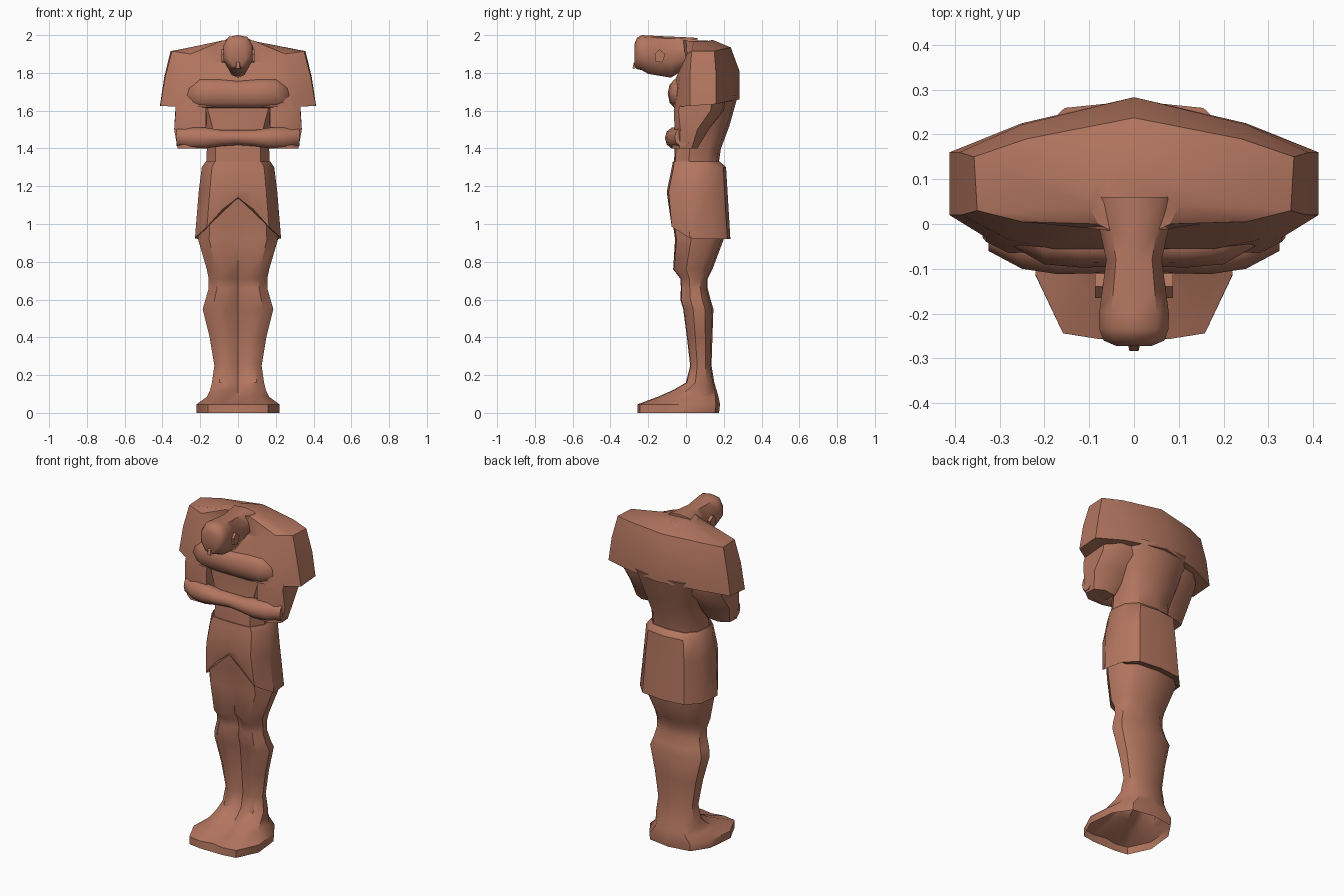
import bpy, bmesh, math

clay = bpy.data.materials.new("terracotta clay")
clay.diffuse_color = (0.45, 0.18, 0.115, 1)


def loft(name, rings, cap_start=True, cap_end=True, angle=40):
    """Skin closed rings of 3D points that all have the same count."""
    bm = bmesh.new()
    vs = [[bm.verts.new(p) for p in r] for r in rings]
    n = len(vs[0])
    for a, b in zip(vs, vs[1:]):
        for i in range(n):
            j = (i + 1) % n
            bm.faces.new((a[i], a[j], b[j], b[i]))
    if cap_start:
        bm.faces.new(vs[0][::-1])
    if cap_end:
        bm.faces.new(vs[-1])
    bmesh.ops.recalc_face_normals(bm, faces=bm.faces)
    me = bpy.data.meshes.new(name)
    bm.to_mesh(me)
    bm.free()
    me.materials.append(clay)
    ob = bpy.data.objects.new(name, me)
    bpy.context.collection.objects.link(ob)
    bpy.ops.object.select_all(action='DESELECT')
    ob.select_set(True)
    bpy.context.view_layer.objects.active = ob
    bpy.ops.object.shade_smooth_by_angle(angle=math.radians(angle))
    return ob


def sym(half):
    """Complete a half ring running from front centre to back centre."""
    return half + [(-x, y, z) for x, y, z in half[-2:0:-1]]


def section(z, w, yf, yb, groove=0.0):
    d = yb - yf
    return sym([(0, yf + groove, z), (.35 * w, yf, z), (.72 * w, yf + .03 * d, z),
                (w, yf + .33 * d, z), (.92 * w, yf + .72 * d, z),
                (.62 * w, yf + .95 * d, z), (0, yb, z)])


# Feet and legs as one joined mass, open underneath
loft("legs_and_feet", [section(*s) for s in [
    (0, .22, -.257, .175), (.045, .22, -.257, .18, .015), (.085, .165, -.15, .172, .09),
    (.12, .148, -.07, .162, .06), (.16, .138, 0, .15, .03), (.25, .125, .022, .135, .025),
    (.40, .150, .005, .14, .03), (.55, .187, -.015, .145, .035), (.60, .172, -.03, .13, .035),
    (.66, .155, -.027, .115, .035), (.71, .155, -.03, .115, .03), (.76, .165, -.068, .14, .035),
    (.92, .212, -.058, .20, .02), (1.04, .205, -.075, .20, .01), (1.16, .19, -.08, .19)]],
    cap_start=False)

# Kilt with an arched front hem
hem = [1.14, 1.08, .985, .925, .92, .92, .92]
hem_ring = section(0, .228, -.085, .235)
hem_z = hem + hem[-2:0:-1]
loft("kilt", [[(x, y, z) for (x, y, _), z in zip(hem_ring, hem_z)],
              section(1.17, .208, -.102, .22), section(1.30, .192, -.075, .212),
              section(1.33, .172, -.07, .18)])

# Waist and torso
loft("torso", [section(*s) for s in [
    (1.30, .168, -.065, .17), (1.40, .165, -.06, .185), (1.52, .19, -.045, .23),
    (1.68, .25, -.045, .275)]])

# Broad hunched shoulders
loft("shoulders", [sym(h) for h in [
    [(0, -.06, 1.62), (.18, -.07, 1.62), (.29, -.055, 1.62), (.412, .02, 1.625),
     (.412, .16, 1.635), (.25, .225, 1.65), (0, .283, 1.66)],
    [(0, -.055, 1.77), (.18, -.055, 1.77), (.28, -.035, 1.77), (.385, .02, 1.78),
     (.39, .16, 1.78), (.25, .222, 1.80), (0, .283, 1.81)],
    [(0, .01, 1.85), (.15, .0, 1.86), (.25, .005, 1.90), (.35, .03, 1.915),
     (.357, .15, 1.915), (.24, .19, 1.925), (0, .237, 1.935)],
    [(0, -.02, 1.97), (.05, -.015, 1.975), (.08, 0, 1.972), (.10, .04, 1.965),
     (.10, .08, 1.965), (.06, .12, 1.97), (0, .14, 1.975)]]], angle=35)


def tube(name, rows, n=10):
    """Arm across the body; rows of x, centre y, centre z, radius y, radius z."""
    return loft(name, [[(x, cy + ry * math.cos(2 * math.pi * i / n),
                         cz + rz * math.sin(2 * math.pi * i / n)) for i in range(n)]
                       for x, cy, cz, ry, rz in rows], angle=60)


# Two folded forearms, one above the other
def mirrored(rows):
    return [(-r[0], *r[1:]) for r in rows[::-1] if r[0] > 0] + rows


tube("upper_forearm", mirrored([(0, -.045, 1.685, .05, .075), (.12, -.045, 1.69, .052, .08),
                                (.20, -.035, 1.69, .055, .08), (.27, 0, 1.68, .05, .06)]))
tube("lower_forearm", mirrored([(0, -.05, 1.458, .052, .042), (.09, -.055, 1.455, .055, .045),
                                (.17, -.06, 1.455, .052, .058), (.25, -.04, 1.455, .06, .058),
                                (.325, -.02, 1.46, .04, .05)]))

# Upper arms dropping from the shoulders to the elbows
for side, s in (("left", -1), ("right", 1)):
    loft(side + "_upper_arm", [[(s * x, y, z) for x, y in pts] for z, pts in [
        (1.40, [(.19, -.075), (.27, -.075), (.32, -.035), (.315, .03), (.26, .06), (.18, .05)]),
        (1.50, [(.17, -.06), (.28, -.06), (.338, -.03), (.335, .06), (.26, .12), (.16, .12)]),
        (1.60, [(.17, -.06), (.28, -.065), (.33, -.04), (.332, .13), (.26, .19), (.16, .2)]),
        (1.66, [(.17, -.05), (.28, -.05), (.33, -.02), (.332, .14), (.26, .2), (.16, .21)])]])


# Neck and bowed head, lofted forward along y
def head_ring(y, w, z0, z1):
    h = z1 - z0
    half = [(0, y, z0), (.55 * w, y, z0 + .06 * h), (w, y, z0 + .35 * h),
            (w, y, z0 + .7 * h), (.65 * w, y, z0 + .95 * h), (0, y, z1)]
    return sym(half)


loft("neck_and_head", [head_ring(*r) for r in [
    (.06, .10, 1.84, 1.985), (-.02, .075, 1.81, 1.99), (-.08, .062, 1.775, 1.992),
    (-.14, .07, 1.785, 1.995), (-.20, .078, 1.795, 1.998), (-.235, .077, 1.815, 2.0),
    (-.26, .068, 1.82, 1.985), (-.272, .04, 1.835, 1.955)]], angle=50)

# Ears and nose
for side, s in (("left", -1), ("right", 1)):
    loft(side + "_ear", [[(s * x, y, z) for y, z in
                          [(-.16, 1.86), (-.125, 1.855), (-.11, 1.90), (-.14, 1.925), (-.165, 1.90)]]
                         for x in (.055, .087)])
loft("nose", [[(-.022, -.24, 1.83), (.022, -.24, 1.83), (.012, -.255, 1.88), (-.012, -.255, 1.88)],
              [(-.01, -.283, 1.822), (.01, -.283, 1.822), (.008, -.278, 1.85), (-.008, -.278, 1.85)]])
